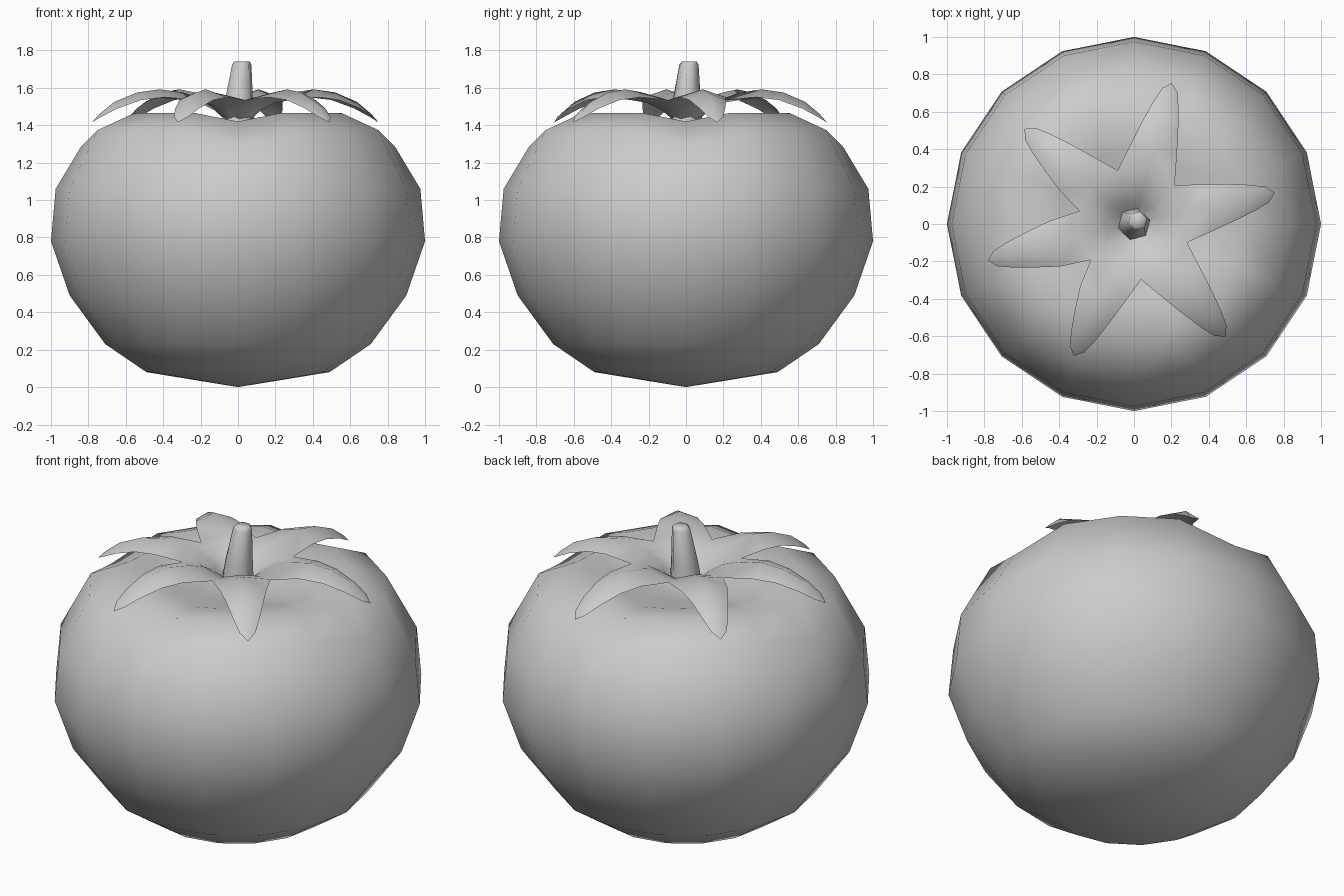
import bpy, bmesh, math
from math import sin, cos, radians, pi

if "Cube" in bpy.data.objects:
    bpy.data.objects.remove(bpy.data.objects["Cube"])


def make_object(name, bm, sharp):
    mesh = bpy.data.meshes.new(name)
    bmesh.ops.recalc_face_normals(bm, faces=bm.faces)
    bm.to_mesh(mesh)
    bm.free()
    obj = bpy.data.objects.new(name, mesh)
    bpy.context.collection.objects.link(obj)
    bpy.ops.object.select_all(action='DESELECT')
    obj.select_set(True)
    bpy.context.view_layer.objects.active = obj
    bpy.ops.object.shade_smooth_by_angle(angle=radians(sharp))
    return obj


def bridge(bm, a, b):
    n = len(a)
    for i in range(n):
        j = (i + 1) % n
        bm.faces.new((a[i], a[j], b[j], b[i]))


def fan(bm, ring, tip):
    n = len(ring)
    for i in range(n):
        bm.faces.new((ring[i], ring[(i + 1) % n], tip))


# Fruit: 16-sided lathe; (radius, z) plus the change on the four axis grooves
profile = [
    (0.49, 0.08, 0, 0), (0.71, 0.23, 0, 0), (0.90, 0.49, 0, 0),
    (1.00, 0.78, 0, 0), (0.975, 1.06, 0, 0), (0.81, 1.375, 0.03, -0.09),
    (0.60, 1.465, 0, -0.045), (0.40, 1.43, 0, -0.02), (0.20, 1.37, 0, 0),
]
bm = bmesh.new()
rings = []
for r, z, dr, dz in profile:
    ring = []
    for i in range(16):
        k = 1 if i % 4 == 0 else 0
        a = i * pi / 8
        ring.append(bm.verts.new(((r + k * dr) * cos(a), (r + k * dr) * sin(a), z + k * dz)))
    rings.append(ring)
for a, b in zip(rings, rings[1:]):
    bridge(bm, a, b)
fan(bm, rings[0], bm.verts.new((0, 0, 0)))
fan(bm, rings[-1], bm.verts.new((0, 0, 1.34)))
make_object("fruit", bm, 80)

# Calyx: a funnel-shaped sheet that splits into six drooping sepals
tips = [(12.5, 0.77), (75, 0.78), (139, 0.775), (194, 0.805), (245.5, 0.775), (-51 + 360, 0.775)]
inner = [(0.06, 1.42, 1.42), (0.13, 1.49, 1.48), (0.21, 1.545, 1.52), (0.30, 1.575, 1.535)]
outer = [(0.42, 0.125, 1.592, 1.55), (0.54, 0.10, 1.575, 1.535),
         (0.66, 0.07, 1.525, 1.49), (0.74, 0.042, 1.46, 1.445)]
bm = bmesh.new()
n = len(tips)
rows = []
for r, z_mid, z_valley in inner:
    row = []
    for i in range(n):
        a = radians(tips[i][0])
        b = radians(tips[(i + 1) % n][0]) + (2 * pi if i == n - 1 else 0)
        v = (a + b) / 2
        row.append(bm.verts.new((r * cos(a), r * sin(a), z_mid)))
        row.append(bm.verts.new((r * cos(v), r * sin(v), z_valley)))
    rows.append(row)
for a, b in zip(rows, rows[1:]):
    bridge(bm, a, b)
for i, (deg, length) in enumerate(tips):
    a = radians(deg)
    last = [rows[-1][2 * i - 1], rows[-1][2 * i], rows[-1][(2 * i + 1) % (2 * n)]]
    for r, w, z_mid, z_edge in outer:
        r *= length / 0.78
        cur = []
        for s, z in ((-w, z_edge), (0, z_mid), (w, z_edge)):
            cur.append(bm.verts.new((r * cos(a) - s * sin(a), r * sin(a) + s * cos(a), z)))
        for j in range(2):
            bm.faces.new((last[j], last[j + 1], cur[j + 1], cur[j]))
        last = cur
    tip = bm.verts.new((length * cos(a), length * sin(a), 1.415))
    for j in range(2):
        bm.faces.new((last[j], last[j + 1], tip))
make_object("calyx", bm, 80)

# Stem: leaning six-sided taper with a softened top
bm = bmesh.new()
rings = []
for x, z, r in ((0, 1.42, 0.09), (0.005, 1.53, 0.078), (0.02, 1.725, 0.053), (0.022, 1.742, 0.04)):
    rings.append([bm.verts.new((x + r * cos(radians(15 + 60 * i)),
                                x * 0.8 + r * sin(radians(15 + 60 * i)), z)) for i in range(6)])
for a, b in zip(rings, rings[1:]):
    bridge(bm, a, b)
bm.faces.new(rings[0])
bm.faces.new(rings[-1])
make_object("stem", bm, 65)
